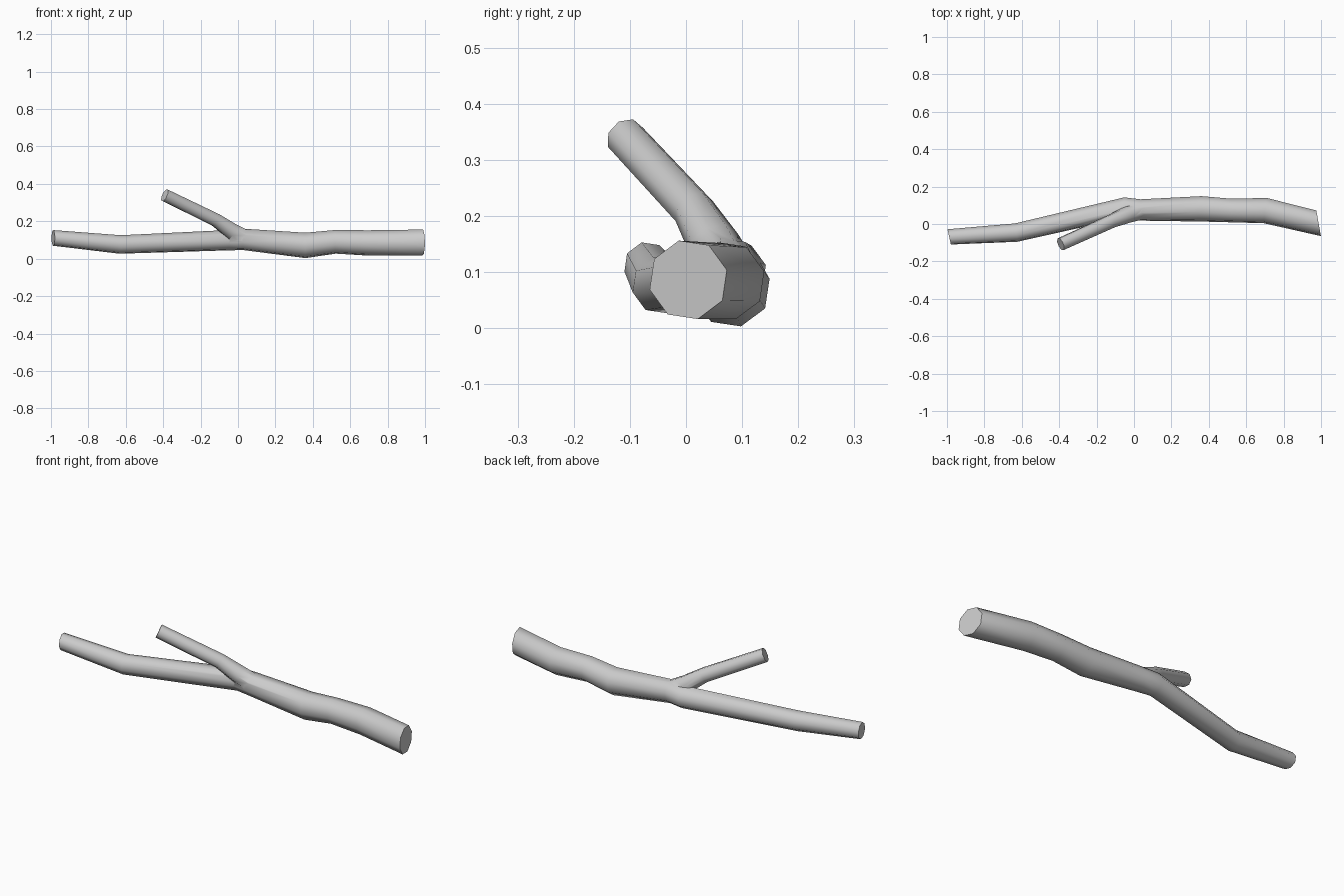
import bpy, bmesh, math
from mathutils import Vector

if "Cube" in bpy.data.objects:
    bpy.data.objects.remove(bpy.data.objects["Cube"])

SIDES = 8
TWIST = math.radians(14)


def tube(name, pts, start_n=None, end_n=None):
    """Eight-sided tapered tube through (x, y, z, radius) points."""
    bm = bmesh.new()
    pos = [Vector(p[:3]) for p in pts]
    rings = []
    for i, p in enumerate(pts):
        before = (pos[i] - pos[i - 1]).normalized() if i else Vector()
        after = (pos[i + 1] - pos[i]).normalized() if i < len(pts) - 1 else Vector()
        n = (before + after).normalized()
        if i == 0 and start_n:
            n = Vector(start_n).normalized()
        if i == len(pts) - 1 and end_n:
            n = Vector(end_n).normalized()
        u = Vector((0, 0, 1)).cross(n).normalized()
        v = n.cross(u)
        ring = []
        for k in range(SIDES):
            a = TWIST + 2 * math.pi * k / SIDES
            ring.append(bm.verts.new(pos[i] + p[3] * (u * math.cos(a) + v * math.sin(a))))
        rings.append(ring)
    for a, b in zip(rings, rings[1:]):
        for k in range(SIDES):
            j = (k + 1) % SIDES
            bm.faces.new((a[k], a[j], b[j], b[k]))
    bm.faces.new(rings[0])
    bm.faces.new(rings[-1])
    bmesh.ops.recalc_face_normals(bm, faces=bm.faces)
    me = bpy.data.meshes.new(name)
    bm.to_mesh(me)
    bm.free()
    ob = bpy.data.objects.new(name, me)
    bpy.context.collection.objects.link(ob)
    return ob


# Main limb, thin end to thick end
limb = tube("main_limb", [
    (-0.988, -0.069, 0.111, 0.043),
    (-0.63, -0.046, 0.076, 0.051),
    (-0.05, 0.088, 0.099, 0.056),
    (0.03, 0.075, 0.103, 0.059),
    (0.36, 0.081, 0.071, 0.070),
    (0.52, 0.072, 0.090, 0.065),
    (0.70, 0.072, 0.084, 0.070),
    (0.987, 0.004, 0.086, 0.072),
], start_n=(1, 0.22, 0), end_n=(1, 0.18, 0))

# Side twig rising from the fork
twig = tube("side_twig", [
    (0.05, 0.074, 0.102, 0.050),
    (-0.03, 0.052, 0.145, 0.047),
    (-0.12, 0.015, 0.208, 0.038),
    (-0.392, -0.108, 0.340, 0.036),
])

# Merge the twig into the limb
union = limb.modifiers.new("fork", "BOOLEAN")
union.operation = "UNION"
union.solver = "EXACT"
union.object = twig
bpy.context.view_layer.objects.active = limb
limb.select_set(True)
bpy.ops.object.modifier_apply(modifier=union.name)
bpy.data.objects.remove(twig)
limb.name = "forked_branch"
bpy.ops.object.shade_smooth_by_angle(angle=math.radians(60))
